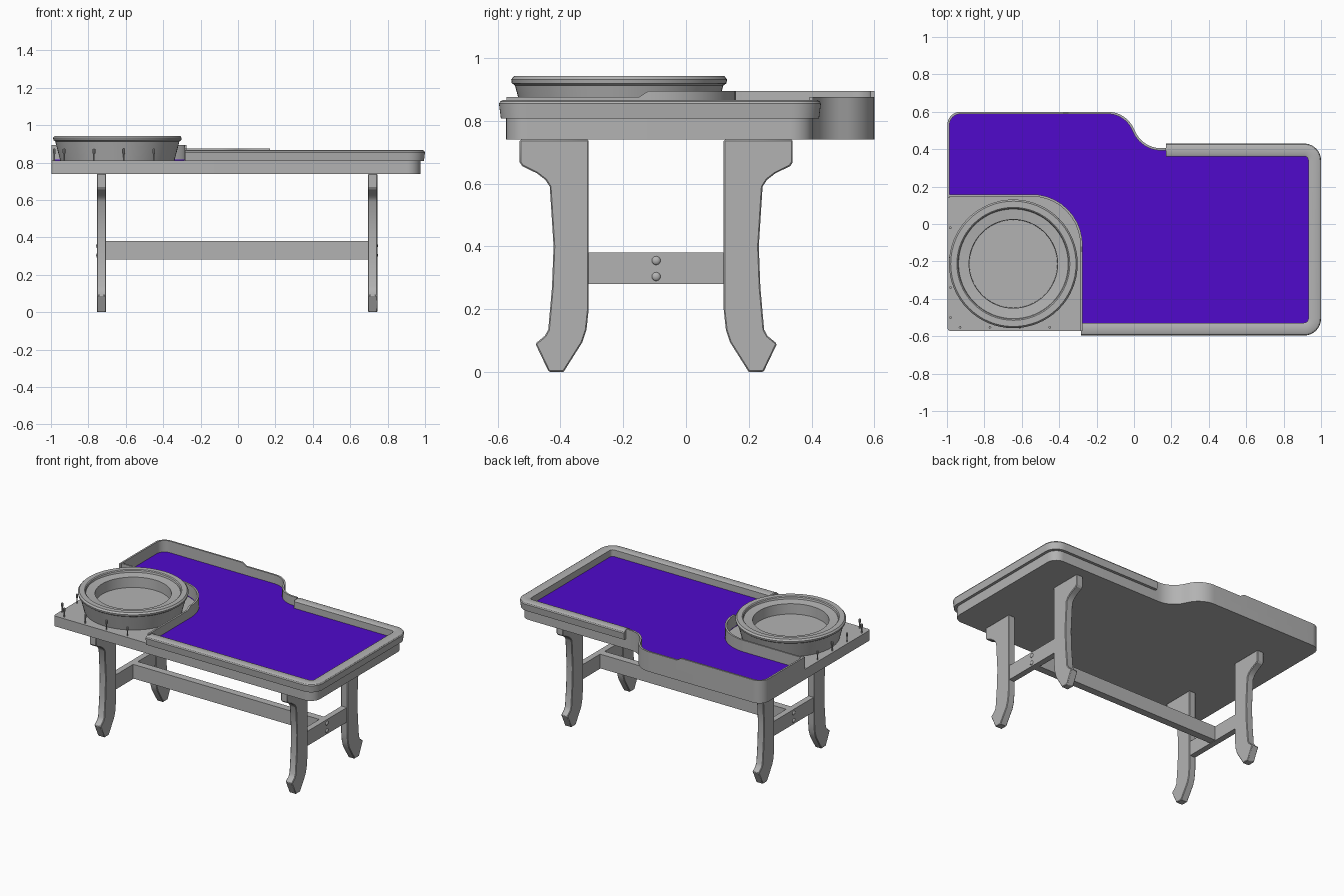
import bpy, bmesh, math
from mathutils import Vector

if "Cube" in bpy.data.objects:
    bpy.data.objects.remove(bpy.data.objects["Cube"])


def material(name, rgb):
    m = bpy.data.materials.new(name)
    m.use_nodes = True
    m.diffuse_color = (*rgb, 1)
    m.node_tree.nodes["Principled BSDF"].inputs["Base Color"].default_value = (*rgb, 1)
    return m


GREY = material("grey", (0.45, 0.45, 0.45))
FELT = material("violet felt", (0.08, 0.003, 0.6))


def finish(name, bm, mat=GREY, smooth=True):
    bmesh.ops.recalc_face_normals(bm, faces=bm.faces)
    mesh = bpy.data.meshes.new(name)
    bm.to_mesh(mesh)
    bm.free()
    mesh.materials.append(mat)
    ob = bpy.data.objects.new(name, mesh)
    bpy.context.collection.objects.link(ob)
    if smooth:
        bpy.ops.object.select_all(action="DESELECT")
        ob.select_set(True)
        bpy.context.view_layer.objects.active = ob
        bpy.ops.object.shade_smooth_by_angle(angle=math.radians(30))
    return ob


def rounded(points, steps=10):
    """Replace each corner (x, y, tangent length) by a circular arc."""
    out = []
    for i, (x, y, t) in enumerate(points):
        b = Vector((x, y))
        if not t:
            out.append(b)
            continue
        before = Vector(points[i - 1][:2])
        after = Vector(points[(i + 1) % len(points)][:2])
        da, dc = (before - b).normalized(), (after - b).normalized()
        a, c = b + da * t, b + dc * t
        w = math.sin(da.angle(dc) / 2)
        for k in range(steps + 1):
            u = k / steps
            p, q, r = (1 - u) ** 2, 2 * u * (1 - u) * w, u * u
            out.append((a * p + b * q + c * r) / (p + q + r))
    return out


def prism(name, outline, low, high, mat=GREY):
    bm = bmesh.new()
    face = bm.faces.new([bm.verts.new((p.x, p.y, low)) for p in outline])
    top = bmesh.ops.extrude_face_region(bm, geom=[face])["geom"]
    for v in top:
        if isinstance(v, bmesh.types.BMVert):
            v.co.z = high
    return finish(name, bm, mat)


def sweep(name, path, profile, top=None):
    """Carry a closed (inward offset, z) profile along an open path."""
    bm = bmesh.new()
    rings = []
    for i, p in enumerate(path):
        d0 = (p - path[i - 1]).normalized() if i else None
        d1 = (path[i + 1] - p).normalized() if i < len(path) - 1 else d0
        d0 = d0 or d1
        n0, n1 = Vector((-d0.y, d0.x)), Vector((-d1.y, d1.x))
        n = (n0 + n1) / (1 + n0.dot(n1))
        ring = []
        for off, z in profile:
            q = p + n * off
            ring.append(bm.verts.new((q.x, q.y, top(p) if z is None else z)))
        rings.append(ring)
    count = len(profile)
    for a, b in zip(rings, rings[1:]):
        for j in range(count):
            k = (j + 1) % count
            bm.faces.new((a[j], a[k], b[k], b[j]))
    bm.faces.new(rings[0])
    bm.faces.new(rings[-1])
    return finish(name, bm)


def lathe(name, profile, centre, segments):
    bm = bmesh.new()
    vs = [bm.verts.new((r, 0, z)) for r, z in profile]
    edges = [bm.edges.new(e) for e in zip(vs, vs[1:])]
    bmesh.ops.spin(bm, geom=vs + edges, cent=(0, 0, 0), axis=(0, 0, 1),
                   angle=math.tau, steps=segments)
    bmesh.ops.remove_doubles(bm, verts=bm.verts, dist=1e-5)
    bmesh.ops.translate(bm, verts=bm.verts, vec=(*centre, 0))
    return finish(name, bm)


def box(name, low, high):
    bm = bmesh.new()
    bmesh.ops.create_cube(bm, size=1)
    for v in bm.verts:
        v.co = [l + (c + 0.5) * (h - l) for c, l, h in zip(v.co, low, high)]
    return finish(name, bm, smooth=False)


# Table top slab and felt share the curved back edge
back_curve = [(0.17, 0.405, 0), (0.05, 0.405, 0.095), (-0.045, 0.6, 0.095)]
back_left = (-0.998, 0.6, 0.07)
slab = [(-0.998, -0.573, 0.02), (0.975, -0.573, 0.07), (0.975, 0.405, 0.07)]
prism("table_slab", rounded(slab + back_curve + [back_left]), 0.74, 0.81)

bay = [(-0.99, 0.147, 0), (-0.287, 0.147, 0.26), (-0.287, -0.12, 0),
       (-0.287, -0.15, 0), (-0.287, -0.572, 0)]
inner_back = [(x, y - 0.005, t) for x, y, t in back_curve]
prism("felt", rounded(bay + [(0.95, -0.56, 0), (0.95, 0.39, 0), (0.17, 0.39, 0)]
                      + inner_back + [(-0.99, 0.593, 0.065)]), 0.81, 0.816, FELT)

# Thin raised walls, each lower along part of its run
HIGH, LOW = 0.895, 0.876
wall = [(0, 0.81), (0, None), (0.012, None), (0.012, 0.81)]
back_path = back_curve + [(-0.35, 0.6, 0), (-0.38, 0.6, 0), back_left, (-0.998, 0.14, 0)]
sweep("back_wall", rounded(back_path), wall, lambda p: LOW if p.x > -0.37 else HIGH)
sweep("wheel_bay_wall", rounded(bay), wall, lambda p: LOW if p.y < -0.13 else HIGH)

# Padded rail around the playing end
rail = [(-0.283, -0.596, 0), (1.0, -0.596, 0.09), (1.0, 0.43, 0.09), (0.17, 0.43, 0)]
sweep("arm_rail", rounded(rail),
      [(0.006, 0.808), (0, 0.855), (0.004, 0.862), (0.014, 0.867),
       (0.058, 0.867), (0.068, 0.862), (0.068, 0.808)])

# Wheel bowl
lathe("wheel_bowl",
      [(0.305, 0.81), (0.332, 0.913), (0.342, 0.92), (0.344, 0.932), (0.335, 0.943),
       (0.302, 0.943), (0.296, 0.938), (0.293, 0.926), (0.237, 0.92),
       (0.235, 0.85), (0, 0.85)], (-0.645, -0.213), 64)

# Small posts along the two open edges of the wheel bay
for i in range(4):
    step = 0.16 * i
    for side, centre in (("front", (-0.93 + step, -0.552)), ("side", (-0.982, -0.5 + step))):
        lathe(f"{side}_post_{i + 1}",
              [(0, 0.81), (0.004, 0.81), (0.004, 0.845), (0.007, 0.85),
               (0.007, 0.872), (0, 0.876)], centre, 8)

# Legs: one side profile, mirrored front to back about the trestle centre
MID = -0.095
leg = [(-0.31, 0.74), (-0.53, 0.74), (-0.53, 0.668), (-0.522, 0.656), (-0.475, 0.633),
       (-0.448, 0.612), (-0.434, 0.59), (-0.422, 0.4), (-0.427, 0.27), (-0.439, 0.135),
       (-0.45, 0.115), (-0.48, 0.09), (-0.437, 0), (-0.39, 0), (-0.33, 0.095),
       (-0.317, 0.135), (-0.31, 0.2)]


def make_leg(name, x, mirrored):
    bm = bmesh.new()
    pts = [(2 * MID - y if mirrored else y, z) for y, z in leg]
    face = bm.faces.new([bm.verts.new((x - 0.025, y, z)) for y, z in pts])
    moved = bmesh.ops.extrude_face_region(bm, geom=[face])["geom"]
    bmesh.ops.translate(bm, vec=(0.05, 0, 0),
                        verts=[v for v in moved if isinstance(v, bmesh.types.BMVert)])
    ob = finish(name, bm)
    bevel = ob.modifiers.new("soft_edges", "BEVEL")
    bevel.width, bevel.limit_method, bevel.angle_limit = 0.004, "ANGLE", math.radians(60)


for side, x, out in (("right", -0.73, -1), ("left", 0.72, 1)):
    make_leg(f"front_{side}_leg", x, False)
    make_leg(f"back_{side}_leg", x, True)
    box(f"{side}_cross_beam", (x - 0.02, -0.312, 0.28), (x + 0.02, 0.122, 0.38))
    # Domed bolts on the outer face
    for label, z in (("upper", 0.355), ("lower", 0.304)):
        bm = bmesh.new()
        bmesh.ops.create_uvsphere(bm, u_segments=16, v_segments=8, radius=0.014)
        for v in bm.verts:
            v.co = Vector((x + out * 0.02 + v.co.x * 0.6, MID + v.co.y, z + v.co.z))
        finish(f"{side}_{label}_bolt", bm)

# Long stretcher between the trestles
box("stretcher", (-0.712, MID - 0.025, 0.283), (0.702, MID + 0.025, 0.38))
